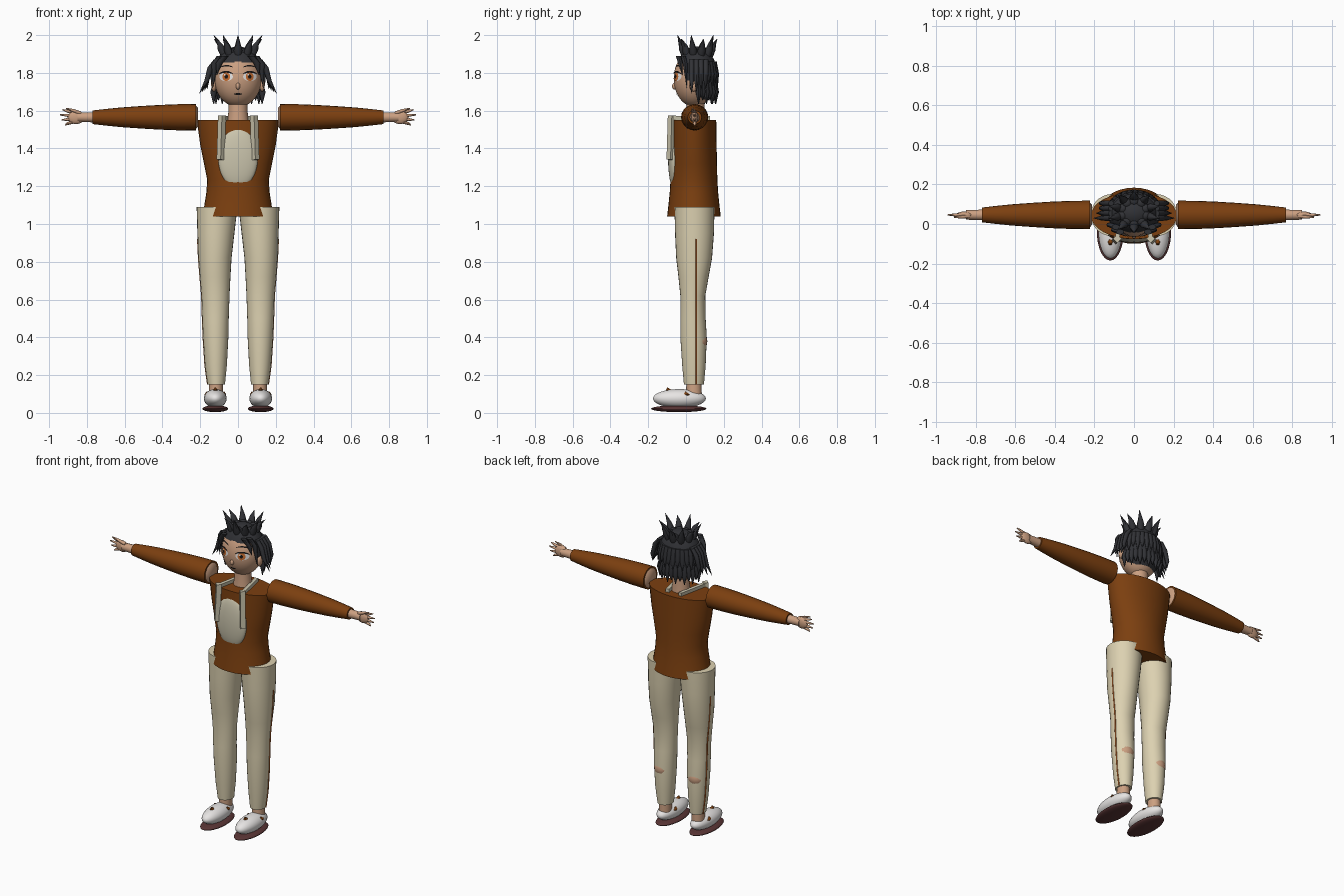
import bpy, bmesh
from math import sin, cos, pi, sqrt
from mathutils import Vector, Matrix

old = bpy.data.objects.get("Cube")
if old:
    bpy.data.objects.remove(old)


def material(name, *rgb):
    m = bpy.data.materials.new(name)
    m.use_nodes = True
    m.diffuse_color = (*rgb, 1)
    m.node_tree.nodes["Principled BSDF"].inputs["Base Color"].default_value = (*rgb, 1)
    return m


BROWN = material("brown_cloth", .20, .05, .005)
CREAM = material("cream_cloth", .72, .64, .44)
PALE = material("pale_cloth", .60, .56, .42)
SKIN = material("skin", .60, .35, .22)
HAIR = material("dark_hair", .03, .031, .036)
WHITE = material("white", .82, .80, .79)
SOLE = material("dark_red_sole", .10, .035, .035)
ORANGE = material("orange", .60, .16, .03)
BLACK = material("black", .008, .007, .007)


def finish(bm, name, mat, angle=.8):
    bmesh.ops.recalc_face_normals(bm, faces=bm.faces)
    me = bpy.data.meshes.new(name)
    bm.to_mesh(me)
    bm.free()
    me.materials.append(mat)
    ob = bpy.data.objects.new(name, me)
    bpy.context.collection.objects.link(ob)
    bpy.ops.object.select_all(action='DESELECT')
    ob.select_set(True)
    bpy.context.view_layer.objects.active = ob
    bpy.ops.object.shade_smooth_by_angle(angle=angle)
    return ob


def loft(name, rings, mat, axis='z', n=20):
    """Capped skin over ellipses (t, centre a, centre b, radius a, radius b)."""
    bm = bmesh.new()
    loops = []
    for t, a, b, ra, rb in rings:
        pts = [(a + ra * cos(2 * pi * i / n), b + rb * sin(2 * pi * i / n)) for i in range(n)]
        loops.append([bm.verts.new((p, q, t) if axis == 'z' else (t, p, q)) for p, q in pts])
    for lo, hi in zip(loops, loops[1:]):
        for i in range(n):
            j = (i + 1) % n
            bm.faces.new((lo[i], lo[j], hi[j], hi[i]))
    bm.faces.new(loops[0])
    bm.faces.new(loops[-1])
    return finish(bm, name, mat)


def ball(name, centre, radii, mat, keep=None, seg=32):
    bm = bmesh.new()
    bmesh.ops.create_uvsphere(bm, u_segments=seg, v_segments=seg // 2, radius=1)
    bm.transform(Matrix.Translation(centre) @ Matrix.Diagonal((*radii, 1)))
    if keep:
        drop = [f for f in bm.faces if not keep(f.calc_center_median())]
        bmesh.ops.delete(bm, geom=drop, context='FACES')
    return finish(bm, name, mat)


def bar(name, p, q, width, thick, mat):
    p, q = Vector(p), Vector(q)
    bm = bmesh.new()
    bmesh.ops.create_cube(bm, size=1)
    turn = (q - p).to_track_quat('Z', 'Y').to_matrix().to_4x4()
    bm.transform(Matrix.Translation((p + q) / 2) @ turn
                 @ Matrix.Diagonal((width, thick, (q - p).length, 1)))
    return finish(bm, name, mat)


# Head
HEAD, HEAD_R = Vector((0, .045, 1.77)), Vector((.125, .11, .15))


def face_oval(name, x, z, rx, rz, lift, mat, bend=0, n=20):
    """Thin oval laid on the front of the head."""
    bm = bmesh.new()

    def point(r, i):
        c, s = r * cos(2 * pi * i / n), r * sin(2 * pi * i / n)
        px, pz = x + rx * c, z + rz * s - bend * c * c
        d = 1 - (px / HEAD_R.x) ** 2 - ((pz - HEAD.z) / HEAD_R.z) ** 2
        return bm.verts.new((px, HEAD.y - HEAD_R.y * sqrt(max(d, 0)) - lift, pz))
    mid = point(0, 0)
    inner, outer = ([point(r, i) for i in range(n)] for r in (.5, 1))
    for i in range(n):
        j = (i + 1) % n
        bm.faces.new((mid, inner[i], inner[j]))
        bm.faces.new((inner[i], outer[i], outer[j], inner[j]))
    ob = finish(bm, name, mat)
    if ob.data.polygons[0].normal.y > 0:
        ob.data.flip_normals()


ball("head", HEAD, HEAD_R, SKIN, seg=40)
ball("nose", (0, -.06, 1.73), (.012, .014, .018), SKIN, seg=16)
loft("neck", [(1.53, 0, .05, .06, .055), (1.60, 0, .05, .05, .048), (1.68, 0, .05, .05, .048)], SKIN)
face_oval("mouth", 0, 1.688, .022, .005, .003, BLACK)
for s, side in ((1, "left"), (-1, "right")):
    face_oval(side + "_eye_white", s * .063, 1.78, .036, .024, .002, WHITE)
    face_oval(side + "_iris", s * .062, 1.78, .021, .023, .004, ORANGE)
    face_oval(side + "_pupil", s * .062, 1.78, .009, .011, .006, BLACK)
    face_oval(side + "_eye_glint", s * .062 - .008, 1.79, .005, .005, .008, WHITE)
    face_oval(side + "_upper_lash", s * .063, 1.806, .038, .005, .006, BLACK, .012)
    face_oval(side + "_eyebrow", s * .06, 1.838, .034, .004, .004, BLACK, .008)
    ball(side + "_ear", (s * .128, .04, 1.735), (.014, .022, .034), SKIN, seg=16)

# Hair shell, open at the face
ball("hair_cap", (0, .055, 1.785), (.134, .112, .155), HAIR,
     lambda c: c.z > 1.85 or (c.y > .055 and c.z > 1.665) or (c.y > .0 and c.z > 1.77), seg=40)

# Crown of spikes
for i in range(10):
    a = 2 * pi * (i + .5) / 10
    dx, dy = cos(a), sin(a)
    tip = 2.0 if i % 2 else 1.98
    loft("hair_spike", [(1.885, dx * .075, .06 + dy * .065, .018, .018),
                        (1.92, dx * .088, .06 + dy * .075, .023, .021),
                        (1.95, dx * .10, .06 + dy * .085, .015, .014),
                        (tip, dx * .135, .06 + dy * .105, .001, .001)], HAIR, n=8)
    ball("hair_bump", (dx * .06, .06 + dy * .055, 1.91), (.026, .026, .022), HAIR, seg=12)

# Two layers of hanging locks around the back
for layer, (top, end, out) in enumerate(((1.86, 1.73, 1.12), (1.76, 1.635, 1.02))):
    for i in range(15):
        a = pi * (i + layer / 2) / 14.5
        dx, dy = .126 * cos(a), .102 * sin(a)
        loft("back_lock", [(top, dx * .9, .055 + dy * .9, .016, .016),
                           ((top + end) / 2, dx * 1.03, .055 + dy * 1.03, .017, .015),
                           (end + .02 * (i % 2), dx * out, .055 + dy * out, .002, .002)], HAIR, n=8)

# Side tufts and fringe
for s in (1, -1):
    for k in range(4):
        y, reach = .03 + .025 * k, .205 - .014 * k
        loft("side_tuft", [(1.87, s * .115, y, .014, .014), (1.83, s * .145, y, .016, .014),
                           (1.76, s * .165, y, .013, .012),
                           (1.69 + .008 * k, s * reach, y, .001, .001)], HAIR, n=8)
    for x, y, end in ((.10, -.02, 1.79), (.122, .005, 1.72)):
        loft("fringe_lock", [(1.89, s * (x - .03), y - .02, .02, .014),
                             (1.85, s * x, y - .01, .018, .012),
                             (end, s * (x + .012), y, .001, .001)], HAIR, n=8)

# Shirt
loft("shirt", [(1.04, 0, .042, .187, .142), (1.10, 0, .042, .178, .135),
               (1.17, 0, .042, .167, .128), (1.235, 0, .042, .163, .124),
               (1.32, 0, .042, .180, .122), (1.42, 0, .042, .200, .120),
               (1.55, 0, .042, .218, .118)], BROWN, n=32)
ball("shirt_front_oval", (0, -.065, 1.35), (.105, .03, .16), PALE)

for s, side in ((1, "left"), (-1, "right")):
    # Shoulder straps
    bar(side + "_front_strap", (s * .092, -.082, 1.34), (s * .085, -.075, 1.575), .03, .03, PALE)
    bar(side + "_top_strap", (s * .088, -.085, 1.56), (s * .045, .125, 1.56), .022, .022, PALE)

    # Sleeves with the arm inside
    loft(side + "_sleeve", [(s * x, .046, 1.565, r * 1.03, r) for x, r in
                            ((.222, .07), (.32, .069), (.42, .065), (.52, .059),
                             (.62, .052), (.70, .044), (.77, .036))], BROWN, 'x')
    loft(side + "_arm", [(s * x, .046, 1.565, r, r) for x, r in
                         ((.212, .05), (.225, .064), (.40, .05), (.76, .027), (.85, .024))], SKIN, 'x')

    # Hand
    ball(side + "_palm", (s * .857, .046, 1.565), (.045, .017, .036), SKIN, seg=20)
    for i, length in enumerate((.915, .935, .943, .93)):
        z = 1.542 + .015 * i
        splay = (i - 1.5) * .012
        loft(side + "_finger", [(s * .86, .046, z, .009, .008),
                                (s * .905, .046, z + splay * .6, .008, .008),
                                (s * length, .046, z + splay, .003, .003)], SKIN, 'x', 8)
    loft(side + "_thumb", [(s * .83, .04, 1.585, .01, .011), (s * .87, .036, 1.60, .009, .009),
                           (s * .91, .034, 1.612, .003, .003)], SKIN, 'x', 8)

    # Trouser leg
    leg = [(.15, .115, .042, .046, .053), (.25, .117, .042, .058, .062),
           (.40, .118, .040, .067, .070), (.50, .119, .037, .070, .067),
           (.62, .119, .036, .074, .066), (.72, .121, .040, .081, .080),
           (.82, .122, .043, .088, .095), (.95, .117, .045, .098, .103),
           (1.09, .111, .045, .108, .106)]
    loft(side + "_trouser_leg", [(z, s * x, y, a, b) for z, x, y, a, b in leg], CREAM, n=28)
    loft(side + "_leg_stripe", [(min(z, .92), s * (x + a * .98), .055, .004, .004)
                                for z, x, y, a, b in leg[:-1]], ORANGE, n=8)
    ball(side + "_calf", (s * .12, .058, .38), (.055, .055, .06), SKIN, seg=20)
    loft(side + "_ankle", [(.08, s * .118, .042, .038, .042), (.17, s * .116, .042, .036, .040)], SKIN)

    # Shoe
    ball(side + "_shoe", (s * .12, -.035, .076), (.06, .14, .05), WHITE)
    ball(side + "_shoe_sole", (s * .12, -.038, .022), (.068, .147, .018), SOLE)
    for x, y, z in ((.12, -.09, .12), (.165, .005, .098), (.075, .005, .098)):
        loft(side + "_shoe_patch", [(z - .015, s * x, y, .004, .004), (z, s * x, y, .013, .018),
                                    (z + .014, s * x, y - .008, .003, .003)], BROWN, n=6)
